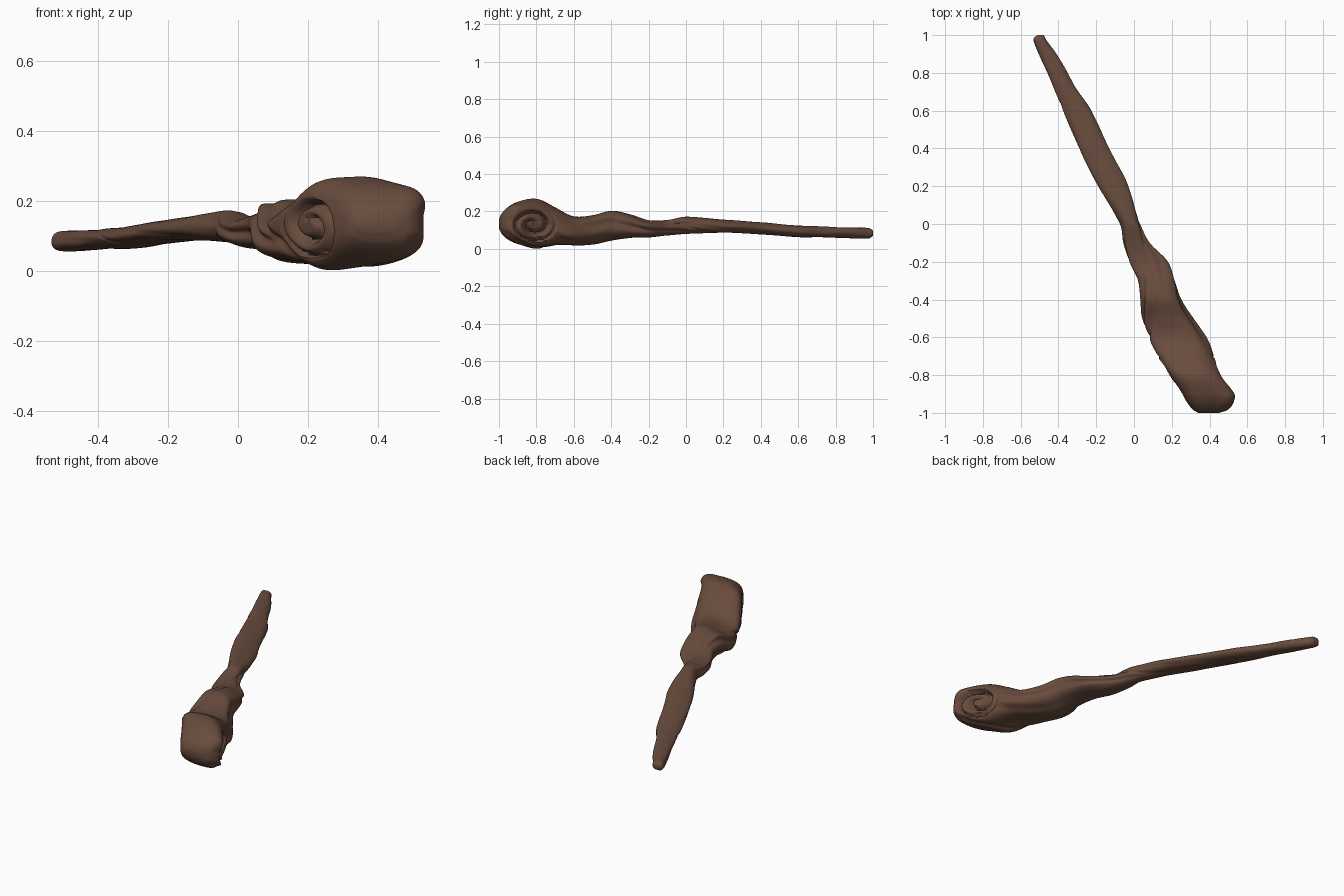
import bpy, math
from mathutils import noise, Vector

if "Cube" in bpy.data.objects:
    bpy.data.objects.remove(bpy.data.objects["Cube"])

wood = bpy.data.materials.new("brown wood")
wood.diffuse_color = (0.14, 0.072, 0.047, 1)
wood.use_nodes = True
wood.node_tree.nodes["Principled BSDF"].inputs["Base Color"].default_value = wood.diffuse_color

# Stations along the staff: y, left x, right x, bottom z, top z, squareness
STATIONS = [
    (-1.0, .34, .45, .11, .16, 2.6), (-.985, .315, .495, .08, .19, 3),
    (-.95, .285, .525, .05, .225, 3.4), (-.9, .25, .532, .025, .25, 3.6),
    (-.8, .18, .465, .004, .266, 3.6), (-.7, .125, .425, .02, .22, 3),
    (-.6, .075, .385, .02, .175, 2.6), (-.5, .043, .315, .022, .178, 2.4),
    (-.4, .03, .255, .045, .206, 2.3), (-.3, .018, .222, .055, .185, 2.2),
    (-.2, -.03, .18, .06, .155, 2.2), (-.1, -.06, .085, .072, .155, 2),
    (0, -.075, .035, .08, .172, 2), (.2, -.19, -.03, .085, .157, 2),
    (.4, -.29, -.13, .078, .142, 2), (.6, -.375, -.225, .062, .126, 2),
    (.72, -.425, -.305, .062, .12, 2), (.9, -.505, -.41, .055, .115, 2.2),
    (.975, -.533, -.465, .055, .112, 2.4), (.99, -.525, -.472, .062, .106, 2.4),
    (1.0, -.51, -.48, .07, .098, 2.2)]
RINGS, SIDES = 420, 112


def station(y):
    """Smooth interpolation between the stations."""
    i = 0
    while i < len(STATIONS) - 2 and STATIONS[i + 1][0] < y:
        i += 1
    a, b = STATIONS[i], STATIONS[i + 1]
    p, q = STATIONS[max(i - 1, 0)], STATIONS[min(i + 2, len(STATIONS) - 1)]
    h = b[0] - a[0]
    t = (y - a[0]) / h
    out = []
    for k in range(1, 6):
        ma = (b[k] - p[k]) / (b[0] - p[0]) * h
        mb = (q[k] - a[k]) / (q[0] - a[0]) * h
        out.append((2*t**3 - 3*t*t + 1) * a[k] + (t**3 - 2*t*t + t) * ma
                   + (3*t*t - 2*t**3) * b[k] + (t**3 - t*t) * mb)
    return out


def fade(x, lo, hi):
    t = min(max((x - lo) / (hi - lo), 0), 1)
    return t * t * (3 - 2 * t)


def scroll(y, z):
    """Depth of the curled groove on each side of the head."""
    dy, dz = (y + .815) / 1.3, z - .128
    rho, phi = math.hypot(dy, dz), math.atan2(dz, dy)
    pitch = .045
    t = rho / pitch - phi / math.tau - .15
    d = abs(t - round(t)) * pitch
    groove = math.exp(-(d / .010) ** 2)
    socket = .35 * (1 - fade(rho, .045, .085))
    return .034 * (groove * fade(rho, .018, .03) * (1 - fade(rho, .075, .1)) + socket)


def point(y, a):
    x0, x1, z0, z1, n = station(y)
    c, s = math.cos(a), math.sin(a)
    r = (abs(c) ** n + abs(s) ** n) ** (-1 / n)
    end = fade(1 - abs(y), .0, .05)
    # Twisted grain, strongest on the knotted middle
    knot = fade(y, -.78, -.5) * (1 - fade(y, -.1, .1))
    side = abs(c) ** 1.5
    w = 5 * a + 13 * y + 1.2 * math.sin(7 * y + a)
    r *= 1 - end * (.03 + .13 * knot * side) * (.5 + .5 * math.sin(w)) ** 2
    # Sharp crease winding round the staff
    u = (a + 5.5 * y + .5 * math.sin(9 * y)) / math.tau
    r *= 1 - end * (.05 + .08 * knot) * math.exp(-((u - round(u)) / .03) ** 2)
    # Uneven bark
    r *= 1 + .05 * end * noise.noise(Vector((c * 1.3, y * 9, s * 1.3)))
    x = (x0 + x1) / 2 + r * c * (x1 - x0) / 2
    z = (z0 + z1) / 2 + r * s * (z1 - z0) / 2
    x -= math.copysign(scroll(y, z) * fade(abs(c), .3, .75), c)
    return x, y, z


# Staff with curled head, lofted as one skin
verts, faces = [], []
for i in range(RINGS):
    t = i / (RINGS - 1)
    y = -math.cos(math.pi * t) * .45 + (2 * t - 1) * .55
    verts += [point(y, math.tau * j / SIDES) for j in range(SIDES)]
for i in range(RINGS - 1):
    for j in range(SIDES):
        k = (j + 1) % SIDES
        faces.append((i*SIDES + j, i*SIDES + k, (i+1)*SIDES + k, (i+1)*SIDES + j))
faces.append(tuple(reversed(range(SIDES))))
faces.append(tuple(range((RINGS - 1) * SIDES, RINGS * SIDES)))
mesh = bpy.data.meshes.new("wooden_staff")
mesh.from_pydata(verts, [], [f[::-1] for f in faces])
mesh.materials.append(wood)
staff = bpy.data.objects.new("wooden_staff", mesh)
bpy.context.collection.objects.link(staff)
bpy.context.view_layer.objects.active = staff
staff.select_set(True)
bpy.ops.object.shade_smooth_by_angle(angle=math.radians(50))
